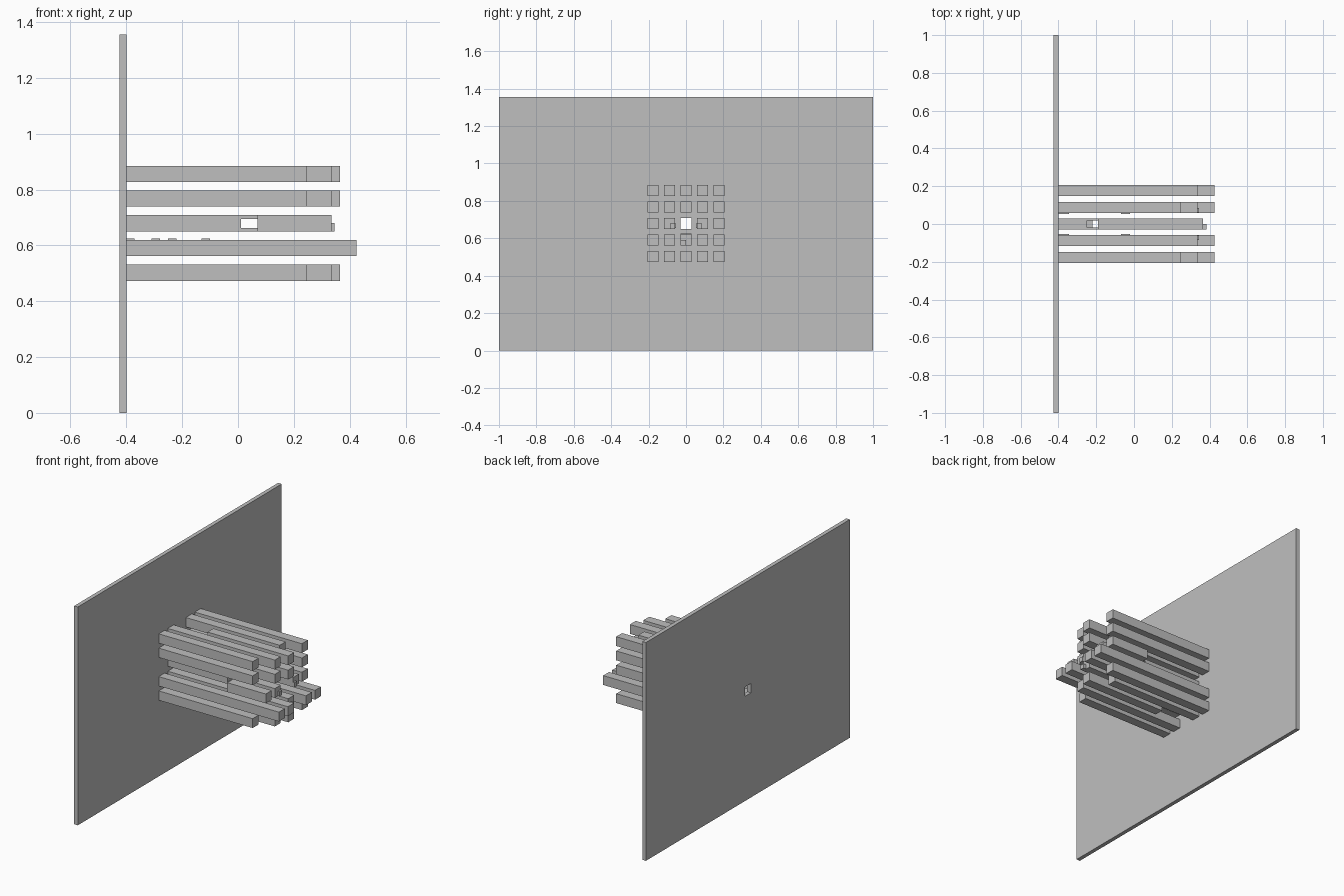
import bpy
from mathutils import Vector

default = bpy.data.objects.get("Cube")
if default:
    bpy.data.objects.remove(default, do_unlink=True)

grey = bpy.data.materials.new("plain grey")
grey.use_nodes = True
grey.diffuse_color = (0.52, 0.52, 0.52, 1)
grey.node_tree.nodes["Principled BSDF"].inputs["Base Color"].default_value = grey.diffuse_color

WALL = -0.40      # face of the plate that carries the bars
PITCH = 0.0885    # bar spacing
HALF = 0.029      # half the bar thickness
MID = 0.679       # height of the grid centre


def box(name, low, high):
    low, high = Vector(low), Vector(high)
    bpy.ops.mesh.primitive_cube_add(size=1, location=(low + high) / 2)
    ob = bpy.context.object
    ob.name = ob.data.name = name
    ob.scale = high - low
    bpy.ops.object.transform_apply(location=False, rotation=False, scale=True)
    ob.data.materials.append(grey)
    return ob


def cut(ob, low, high):
    cutter = box("cutter", low, high)
    cutter.hide_render = True
    mod = ob.modifiers.new("opening", "BOOLEAN")
    mod.operation = "DIFFERENCE"
    mod.solver = "EXACT"
    mod.object = cutter
    bpy.context.view_layer.objects.active = ob
    bpy.ops.object.modifier_apply(modifier=mod.name)
    bpy.data.objects.remove(cutter, do_unlink=True)


def bar(name, col, row, start, end):
    y, z = col * PITCH, MID + row * PITCH
    return box(name, (start, y - HALF, z - HALF), (end, y + HALF, z + HALF))


# Backing plate with the square centre opening
plate = box("back_plate", (-0.425, -1, 0), (WALL, 1, 1.355))
cut(plate, (-0.5, -HALF, MID - HALF), (-0.3, HALF, MID + HALF))

# Full rows: bar ends from the front column to the back column
ends = {-2: 0.245, -1: 0.335, 0: 0.365, 1: 0.245, 2: 0.335}
for row in (2, 1, -2):
    for col, end in ends.items():
        start = -0.19 if col == 0 and row != 1 else WALL
        ob = bar("bar", col, row, start, end)
        if col == 0 and row == 1:
            cut(ob, (-0.25, -0.018, 0.7), (-0.18, 0.018, 0.82))

# Long row under the centre opening
for col in (-2, -1, 1, 2):
    bar("long_bar", col, -1, WALL, 0.425)
lower = bar("lower_centre_bar", 0, -1, WALL, 0.365)
cut(lower, (-0.25, -0.018, 0.5), (-0.18, 0.018, 0.7))
box("lower_nub", (0.365, -HALF, 0.562), (0.385, 0, 0.591))

# Middle row: slotted inner bars and short outer bars
for side in (-1, 1):
    inner = bar("inner_bar", side, 0, WALL, 0.335)
    cut(inner, (0.01, side * 0.088 - 0.05, 0.662), (0.08, side * 0.088 + 0.05, 0.695))
    bar("short_bar", side * 2, 0, 0.07, 0.335)
    ys = sorted((side * 0.06, side * 0.086))
    box("inner_nub", (0.335, ys[0], 0.65), (0.345, ys[1], 0.68))
    # Thin teeth facing the opening
    ys = sorted((side * 0.0535, side * 0.06))
    for x0, x1 in ((WALL, -0.345), (-0.07, -0.02)):
        box("side_tooth", (x0, ys[0], 0.655), (x1, ys[1], 0.68))

# Thin teeth on top of the lower centre bar
for x0, x1 in ((WALL, -0.37), (-0.31, -0.28), (-0.25, -0.22), (-0.13, -0.10)):
    box("lower_tooth", (x0, -HALF, 0.619), (x1, HALF, 0.625))
